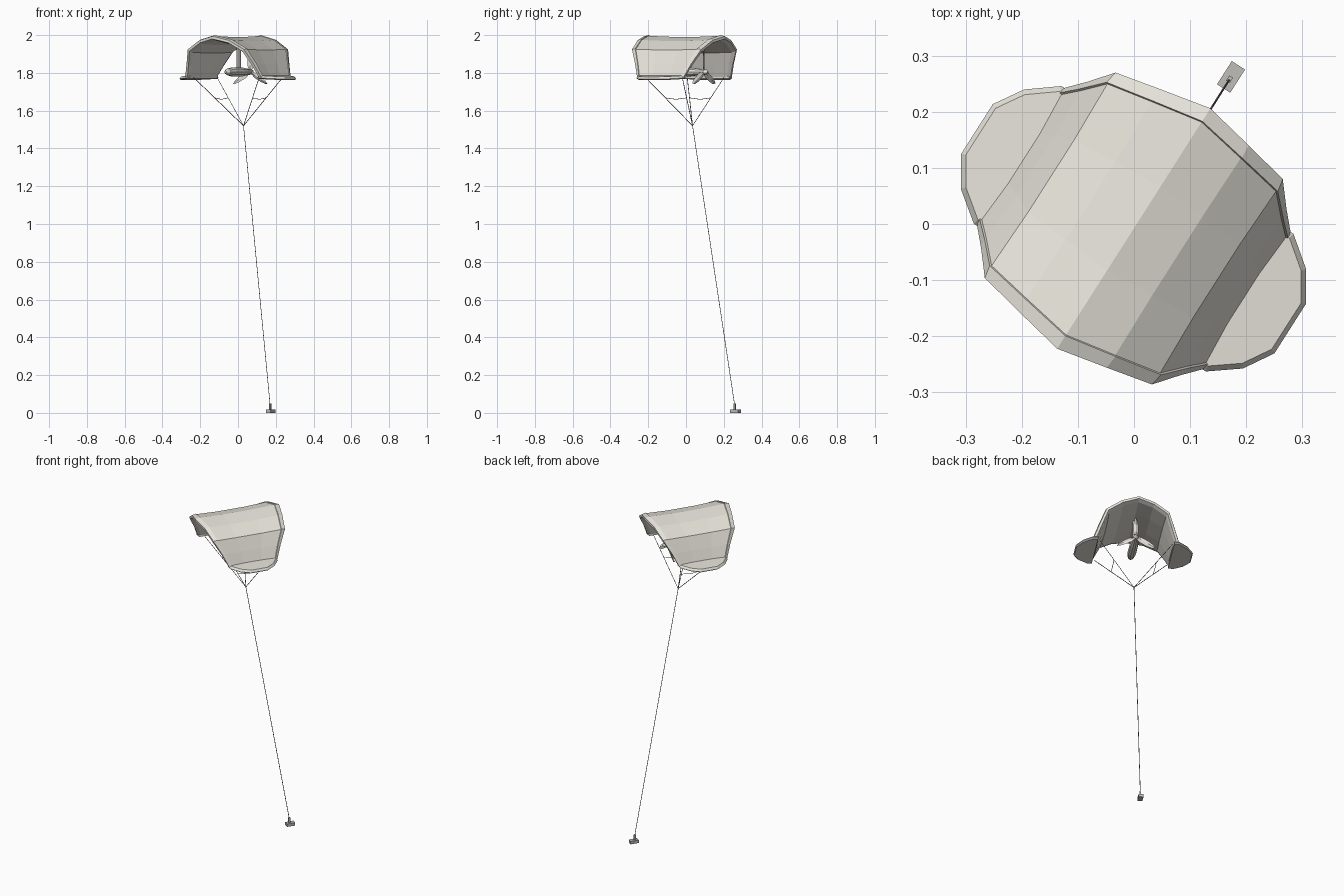
import bpy, bmesh, math
from mathutils import Vector, Matrix

if "Cube" in bpy.data.objects:
    bpy.data.objects.remove(bpy.data.objects["Cube"])

# Local Y runs through the arch
ROT = Matrix.Rotation(math.radians(-32.5), 4, 'Z') @ Matrix.Translation((0.004, 0, 0))


def material(name, rgb):
    m = bpy.data.materials.new(name)
    m.diffuse_color = (*rgb, 1)
    m.use_nodes = True
    m.node_tree.nodes["Principled BSDF"].inputs["Base Color"].default_value = m.diffuse_color
    return m


PALE = material("pale_fabric", (0.79, 0.765, 0.70))
GREY = material("base_grey", (0.52, 0.51, 0.48))
LINE = material("line_grey", (0.22, 0.215, 0.20))


def finish(name, bm, mat):
    bmesh.ops.recalc_face_normals(bm, faces=bm.faces)
    bm.transform(ROT)
    me = bpy.data.meshes.new(name)
    bm.to_mesh(me)
    bm.free()
    me.materials.append(mat)
    ob = bpy.data.objects.new(name, me)
    bpy.context.collection.objects.link(ob)
    return ob


def loft(name, rings, mat):
    bm = bmesh.new()
    rows = [[bm.verts.new(p) for p in r] for r in rings]
    n = len(rows[0])
    for a, b in zip(rows, rows[1:]):
        for i in range(n):
            j = (i + 1) % n
            bm.faces.new((a[i], a[j], b[j], b[i]))
    bm.faces.new(rows[0])
    bm.faces.new(rows[-1])
    return finish(name, bm, mat)


def line(name, a, b, r=0.0018):
    a, b = Vector(a), Vector(b)
    q = (b - a).to_track_quat('Z', 'Y')
    ring = [q @ Vector((r * math.cos(k * math.pi / 2), r * math.sin(k * math.pi / 2), 0))
            for k in range(4)]
    loft(name, [[a + p for p in ring], [b + p for p in ring]], LINE)


# Arched canopy: cross-section (across, height, half length), with a raised rim at both mouths
half = [(0.244, 1.778, 0.146), (0.216, 1.85, 0.176), (0.181, 1.928, 0.217),
        (0.095, 1.978, 0.235), (0, 2.0, 0.254)]
arch = [(-v, z, u) for v, z, u in half] + half[-2::-1]
mouth = [(0.35, -0.009), (0.885, -0.004), (0.893, 0), (1, -0.006),
         (1, -0.020), (0.89, -0.028), (0.35, -0.033)]
skin = mouth + [(-s, d) for s, d in reversed(mouth)]
rings = []
for i, (v, z, u) in enumerate(arch):
    p, q = arch[max(i - 1, 0)], arch[min(i + 1, len(arch) - 1)]
    t = Vector((q[0] - p[0], q[1] - p[1])).normalized()
    nv, nz = -t.y, t.x
    if i in (0, len(arch) - 1):
        nv, nz = math.copysign(1, v), 0
    rings.append([(v + nv * d, u * s - 0.007, z + nz * d) for s, d in skin])
loft("canopy", rings, PALE)

# Flat side wings with bevelled rims
outline = [(0.215, -0.153), (0.245, -0.153), (0.298, -0.113), (0.331, -0.06),
           (0.331, 0.045), (0.298, 0.097), (0.245, 0.138), (0.215, 0.138)]
for side, label in ((-1, "left"), (1, "right")):
    def wing_ring(k, z):
        out = []
        for v, u in outline:
            w = 0.215 + (v - 0.215) * k
            out.append((side * w, -0.007 + (u + 0.007) * k, z - 0.07 * (w - 0.23)))
        return out
    loft(label + "_wing", [wing_ring(0.95, 1.768), wing_ring(1, 1.774), wing_ring(0.93, 1.786)], PALE)

# Nacelle hanging on a slim pylon
HUB = 1.805
body = [(-0.13, 0.006), (-0.11, 0.017), (-0.06, 0.025), (0.03, 0.024), (0.09, 0.017),
        (0.125, 0.014), (0.14, 0.005)]
loft("nacelle", [[(r * math.cos(k * math.pi / 5), u, HUB + r * math.sin(k * math.pi / 5))
                  for k in range(10)] for u, r in body], PALE)
loft("pylon", [[(x, y, z) for x, y in ((-0.005, 0), (0, -0.022), (0.005, 0), (0, 0.022))]
               for z in (HUB, 1.975)], PALE)

# Three tapered rotor blades
for k in range(3):
    spin = Matrix.Rotation(k * math.tau / 3, 4, 'Y')
    sections = []
    for r, w in ((0.008, 0.007), (0.035, 0.015), (0.08, 0.014), (0.11, 0.009), (0.122, 0.003)):
        pts = ((-w, -0.005), (0, -0.005), (w, 0.004), (0, 0.004))
        sections.append([spin @ Vector((x, y, r)) + Vector((0, 0.115, HUB)) for x, y in pts])
    loft("rotor_blade_%d" % (k + 1), sections, PALE)

# Bridle lines gathering to a knot, with cross ties on each side
knot = Vector((0.002, 0.045, 1.52))
for side in (-1, 1):
    ends = [Vector((side * 0.205, u, 1.775)) for u in (-0.12, 0.11)]
    ties = [knot.lerp(e, 0.58) for e in ends]
    for e in ends:
        line("bridle_line", knot, e)
    sag = (ties[0] + ties[1]) / 2 - Vector((0, 0, 0.008))
    line("cross_tie", ties[0], sag, 0.0015)
    line("cross_tie", sag, ties[1], 0.0015)

# Main tether down to the ground anchor
line("main_tether", knot, (0.001, 0.308, 0.045))


def box(name, centre, size, mat):
    bm = bmesh.new()
    bmesh.ops.create_cube(bm, size=1)
    bm.transform(Matrix.Translation(centre) @ Matrix.Diagonal((*size, 1)))
    finish(name, bm, mat)


box("anchor_base", (0.001, 0.314, 0.009), (0.028, 0.049, 0.018), GREY)
box("anchor_post", (0.001, 0.309, 0.032), (0.008, 0.011, 0.034), GREY)
